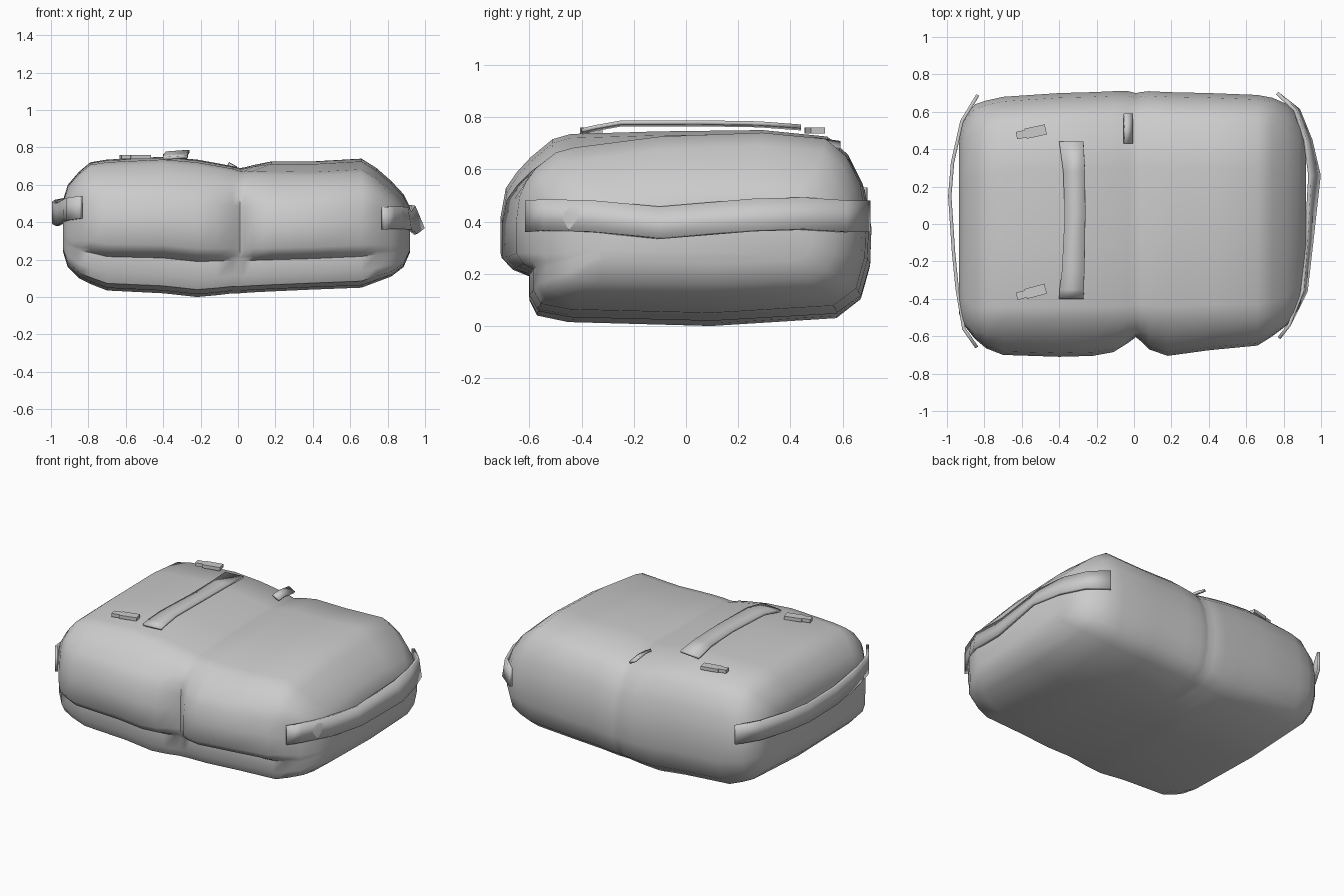
import bpy, bmesh, math
from mathutils import Vector, Matrix


def finish(bm, name, angle=35):
    bmesh.ops.recalc_face_normals(bm, faces=bm.faces)
    me = bpy.data.meshes.new(name)
    bm.to_mesh(me)
    bm.free()
    ob = bpy.data.objects.new(name, me)
    bpy.context.collection.objects.link(ob)
    bpy.ops.object.select_all(action='DESELECT')
    ob.select_set(True)
    bpy.context.view_layer.objects.active = ob
    bpy.ops.object.shade_smooth_by_angle(angle=math.radians(angle))
    return ob


def ribbon(name, pts, across, thickness=0.018):
    """Webbing strip along pts; across gives the half width vector per point."""
    bm = bmesh.new()
    rows = []
    for p, a in zip(pts, across):
        p, a = Vector(p), Vector(a)
        rows.append((bm.verts.new(p - a), bm.verts.new(p + a)))
    for r, s in zip(rows, rows[1:]):
        bm.faces.new((r[0], s[0], s[1], r[1]))
    ob = finish(bm, name, 20)
    m = ob.modifiers.new("thickness", 'SOLIDIFY')
    m.thickness = thickness
    m.offset = 0
    return ob


# Bag body: side profile (y, z, pocket bulge) lofted along x
profile = [(-.45, .035, 0), (-.57, .06, 0), (-.60, .12, 0), (-.60, .21, 0),
           (-.605, .235, .6), (-.61, .28, 1), (-.61, .42, 1), (-.605, .53, .85),
           (-.60, .59, .5), (-.585, .65, .1), (-.51, .72, 0), (-.44, .74, 0),
           (-.1, .75, 0), (.3, .755, 0), (.55, .73, 0), (.63, .66, 0),
           (.685, .55, 0), (.71, .4, 0), (.705, .25, 0), (.67, .12, 0),
           (.58, .05, 0), (.1, .02, 0)]
# x, front y, back y, bottom z, top z, pocket depth
stations = [(-.935, -.48, .48, .24, .52, 0), (-.91, -.54, .57, .16, .60, 0),
            (-.85, -.60, .64, .10, .67, .015), (-.79, -.61, .66, .07, .72, .055),
            (-.70, -.61, .68, .035, .735, .09), (-.40, -.61, .70, .02, .75, .10),
            (-.22, -.61, .705, .0, .735, .095), (-.11, -.61, .71, .01, .715, .075),
            (-.03, -.605, .71, .02, .70, .03), (.01, -.60, .70, .02, .69, .005),
            (.035, -.60, .705, .022, .693, .025), (.08, -.605, .71, .025, .705, .065),
            (.18, -.61, .705, .03, .725, .095), (.40, -.60, .70, .04, .725, .075),
            (.66, -.595, .69, .05, .74, .055), (.74, -.58, .675, .08, .69, .02),
            (.82, -.54, .64, .11, .62, 0), (.885, -.45, .57, .16, .55, 0),
            (.92, -.34, .48, .24, .48, 0)]
bm = bmesh.new()
rings = []
for x, y0, y1, z0, z1, depth in stations:
    ring = []
    for y, z, w in profile:
        v = (z - .02) / .735
        ny = y0 + (y + .61) / 1.32 * (y1 - y0) - w * depth
        nz = z0 + v * (z1 - z0)
        if x > 0:   # right half slopes down toward the front
            nz -= .045 * min(1, x / .2) * v * min(1, max(0, -y / .45))
        ring.append(bm.verts.new((x, ny, nz)))
    rings.append(ring)
n = len(profile)
for a, b in zip(rings, rings[1:]):
    for i in range(n):
        j = (i + 1) % n
        bm.faces.new((a[i], a[j], b[j], b[i]))
bm.faces.new(rings[0])
bm.faces.new(rings[-1])
finish(bm, "bag_body", 45)

# Side carry straps
left = [(-.84, -.66, .48), (-.91, -.56, .47), (-.945, -.35, .45), (-.965, -.15, .44),
        (-.985, .15, .45), (-.97, .33, .46), (-.92, .55, .47), (-.835, .69, .47)]
ribbon("left_strap", left, [(0, 0, .06)] * len(left))
right = [(.775, -.61, .42), (.83, -.54, .425), (.91, -.36, .42), (.935, -.1, .395),
         (.965, .26, .425), (.93, .45, .43), (.87, .61, .42), (.765, .70, .42)]
tilt = [0, 0, .01, .015, .025, .015, .01, 0]
ribbon("right_strap", right, [(-t, 0, .06) for t in tilt])

# Top handle
handle = [(-.335, -.40, .745), (-.333, -.35, .757), (-.325, -.25, .775), (-.315, .05, .776),
          (-.32, .28, .772), (-.335, .44, .76)]
ribbon("top_handle", handle, [(w, 0, .004) for w in (.065, .065, .06, .055, .058, .065)], .015)

# Zip pulls beside the handle: a broad grip and a narrow tip
for label, y, turn in (("front", -.365, 15), ("back", .49, 12)):
    bm = bmesh.new()
    for cx, sx, sy in ((.02, .11, .055), (-.055, .06, .04)):
        m = Matrix.Translation((cx, 0, 0)) @ Matrix.Diagonal((sx, sy, .022, 1))
        bmesh.ops.create_cube(bm, size=1, matrix=m)
    ob = finish(bm, label + "_zip_pull")
    ob.location = (-.545, y, .748)
    ob.rotation_euler = (0, 0, math.radians(turn))

# Small zip flap in the top crease
ribbon("zip_flap", [(-.03, .43, .70), (-.03, .50, .703), (-.03, .59, .69)],
       [(.022, 0, -.012)] * 3, .015)
